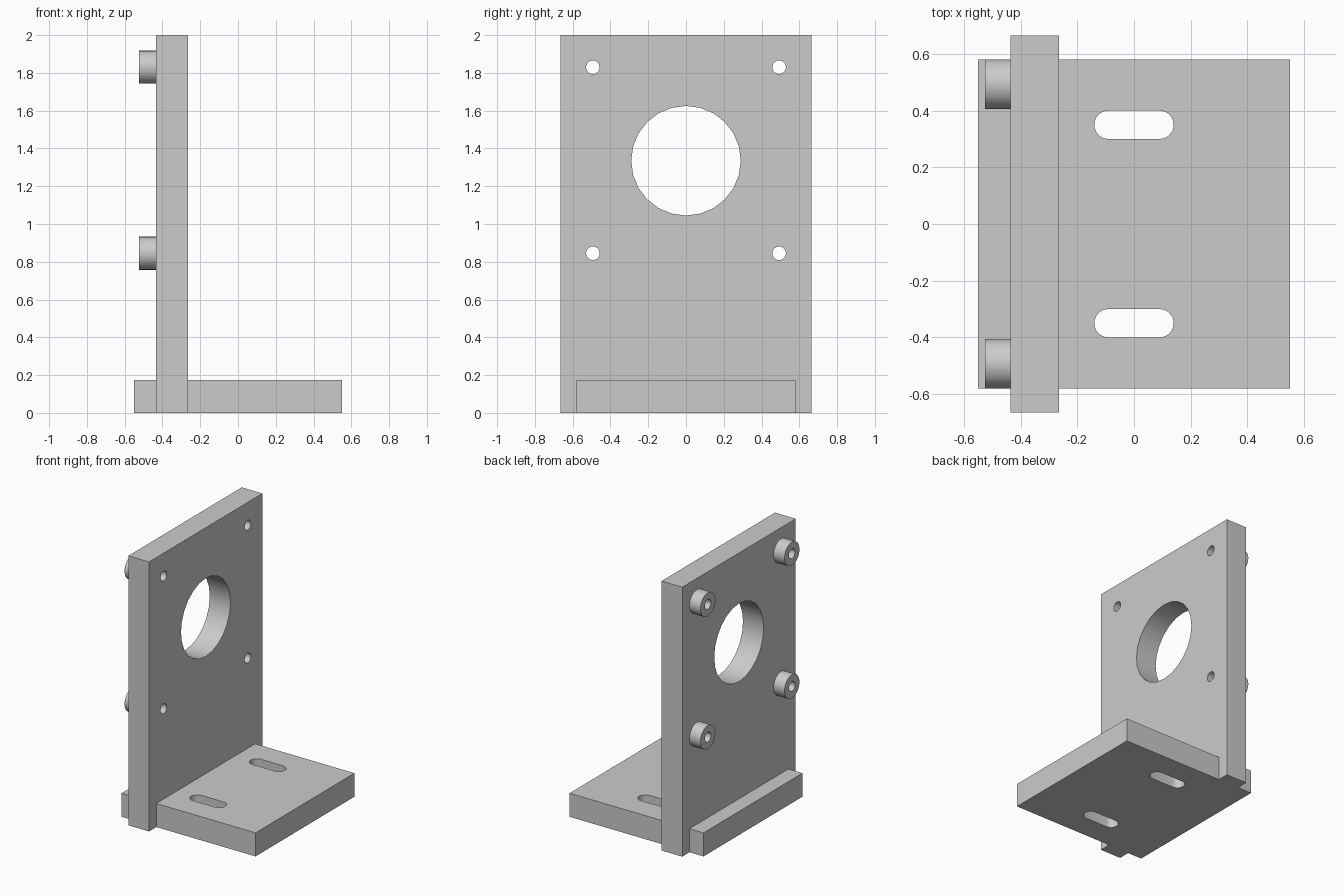
import bpy
import math

default = bpy.data.objects.get("Cube")
if default:
    bpy.data.objects.remove(default, do_unlink=True)

grey = bpy.data.materials.new("plain grey")
grey.use_nodes = True
grey.diffuse_color = (0.6, 0.6, 0.6, 1)
grey.node_tree.nodes["Principled BSDF"].inputs["Base Color"].default_value = (0.6, 0.6, 0.6, 1)


def finish(name):
    obj = bpy.context.object
    obj.name = name
    obj.data.materials.append(grey)
    return obj


def box(name, low, high):
    centre = [(a + b) / 2 for a, b in zip(low, high)]
    bpy.ops.mesh.primitive_cube_add(size=1, location=centre)
    obj = finish(name)
    obj.scale = [b - a for a, b in zip(low, high)]
    bpy.ops.object.transform_apply(location=True, rotation=True, scale=True)
    return obj


def cylinder(name, radius, depth, centre, along_x=False, sides=24):
    turn = (0, math.pi / 2, 0) if along_x else (0, 0, 0)
    bpy.ops.mesh.primitive_cylinder_add(vertices=sides, radius=radius, depth=depth,
                                        location=centre, rotation=turn)
    obj = finish(name)
    bpy.ops.object.transform_apply(location=True, rotation=True, scale=True)
    return obj


def combine(target, other, operation):
    mod = target.modifiers.new(operation.title(), "BOOLEAN")
    mod.operation = operation
    mod.solver = "EXACT"
    mod.object = other
    select(target)
    bpy.ops.object.modifier_apply(modifier=mod.name)
    bpy.data.objects.remove(other, do_unlink=True)


def select(obj):
    bpy.ops.object.select_all(action="DESELECT")
    obj.select_set(True)
    bpy.context.view_layer.objects.active = obj


BACK, FACE = -0.435, -0.265
MID = (BACK + FACE) / 2
BOSS_END = -0.525

# Upright plate joined to the foot plate
bracket = box("mounting_bracket", (BACK, -0.665, 0), (FACE, 0.665, 2))
combine(bracket, box("foot", (-0.55, -0.58, 0), (0.55, 0.58, 0.175)), "UNION")

# Large opening through the upright plate
combine(bracket, cylinder("opening", 0.29, 0.5, (MID, 0, 1.335), True), "DIFFERENCE")

# Adjustment slots in the foot
for y in (-0.35, 0.35):
    slot = box("slot", (-0.09, y - 0.05, -0.1), (0.09, y + 0.05, 0.3))
    for x in (-0.09, 0.09):
        combine(slot, cylinder("slot_end", 0.05, 0.4, (x, y, 0.1)), "UNION")
    combine(bracket, slot, "DIFFERENCE")

# Drilled bosses behind the plate, each with a hole through both parts
parts = [bracket]
for row, z in (("lower", 0.845), ("upper", 1.83)):
    for side, y in (("right", -0.493), ("left", 0.493)):
        boss = cylinder(f"{row}_{side}_boss", 0.0875, BACK - BOSS_END,
                        ((BACK + BOSS_END) / 2, y, z), True, 32)
        for part in (boss, bracket):
            combine(part, cylinder("drill", 0.036, 0.6, (MID, y, z), True), "DIFFERENCE")
        parts.append(boss)

for part in parts:
    select(part)
    bpy.ops.object.shade_smooth_by_angle(angle=math.radians(30))
